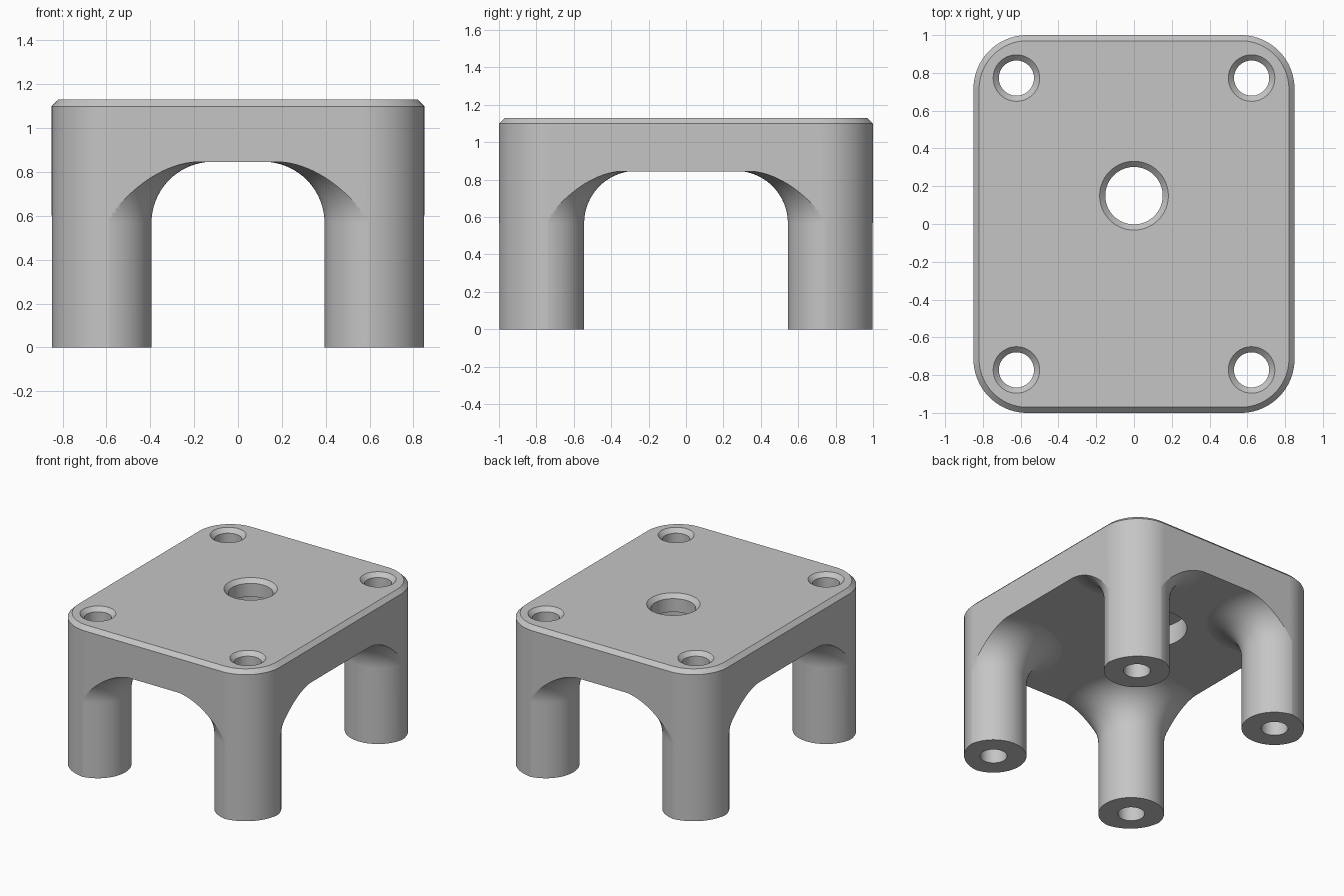
import bpy, bmesh
from math import sin, cos, pi, radians

if "Cube" in bpy.data.objects:
    bpy.data.objects.remove(bpy.data.objects["Cube"], do_unlink=True)

# Main dimensions
HALF_X, HALF_Y, TOP = 0.85, 1.0, 1.13
CORNER, CHAMFER = 0.285, 0.03
UNDERSIDE, FILLET = 0.845, 0.28
LEG_R, LEG_X, LEG_Y = 0.228, 0.6225, 0.7725
SEG = 96

grey = bpy.data.materials.new("light_grey")
grey.use_nodes = True
colour = (0.56, 0.56, 0.56, 1)
grey.diffuse_color = colour
grey.node_tree.nodes["Principled BSDF"].inputs["Base Color"].default_value = colour


def skin(bm, rings):
    """Join equal rings of points into a closed solid."""
    loops = [[bm.verts.new(p) for p in ring] for ring in rings]
    n = len(loops[0])
    for low, high in zip(loops, loops[1:]):
        for i in range(n):
            j = (i + 1) % n
            bm.faces.new((low[i], low[j], high[j], high[i]))
    bm.faces.new(loops[0][::-1])
    bm.faces.new(loops[-1])


def lathe(bm, profile, cx, cy):
    """Turn a (radius, height) profile about a vertical axis."""
    angles = [2 * pi * (i + 0.5) / SEG for i in range(SEG)]
    skin(bm, [[(cx + r * cos(a), cy + r * sin(a), z) for a in angles]
              for r, z in profile])


def rounded_outline(inset, z):
    """Rounded rectangle in the horizontal plane."""
    points = []
    steps = SEG // 4
    for k, (sx, sy) in enumerate(((1, 1), (-1, 1), (-1, -1), (1, -1))):
        for i in range(steps + 1):
            a = (k + i / steps) * pi / 2
            r = CORNER - inset
            points.append((sx * (HALF_X - CORNER) + r * cos(a),
                           sy * (HALF_Y - CORNER) + r * sin(a), z))
    return points


def make(name, bm):
    bmesh.ops.recalc_face_normals(bm, faces=bm.faces)
    mesh = bpy.data.meshes.new(name)
    bm.to_mesh(mesh)
    bm.free()
    mesh.materials.append(grey)
    obj = bpy.data.objects.new(name, mesh)
    bpy.context.collection.objects.link(obj)
    return obj


def combine(target, tool, operation):
    bpy.ops.object.select_all(action='DESELECT')
    bpy.context.view_layer.objects.active = target
    target.select_set(True)
    mod = target.modifiers.new(operation.lower(), 'BOOLEAN')
    mod.operation, mod.solver, mod.object = operation, 'EXACT', tool
    bpy.ops.object.modifier_apply(modifier=mod.name)
    bpy.data.objects.remove(tool, do_unlink=True)


corners = [(sx * LEG_X, sy * LEG_Y) for sx in (-1, 1) for sy in (-1, 1)]

# Four round legs flaring into the underside
arc_top = UNDERSIDE + 0.002
flare = [(LEG_R + FILLET * (1 - cos(t)), arc_top - FILLET * (1 - sin(t)))
         for t in (pi / 2 * i / 20 for i in range(21))]
leg_profile = [(LEG_R, 0)] + flare + [(LEG_R + FILLET, 1.0)]
bm = bmesh.new()
for cx, cy in corners:
    lathe(bm, leg_profile, cx, cy)
stand = make("four_leg_stand", bm)

# Oversized slab, trimmed to shape by the chamfered outline
bm = bmesh.new()
skin(bm, [[(-1.5, -1.5, z), (1.5, -1.5, z), (1.5, 1.5, z), (-1.5, 1.5, z)]
          for z in (UNDERSIDE, 1.5)])
combine(stand, make("slab", bm), 'UNION')

bm = bmesh.new()
skin(bm, [rounded_outline(0, -0.2), rounded_outline(0, TOP - CHAMFER),
          rounded_outline(CHAMFER, TOP)])
combine(stand, make("outline", bm), 'INTERSECT')


# Countersunk bolt holes and the central hole with its lower recess
def countersunk(r, bottom):
    over = 0.1
    return [(r, bottom), (r, TOP - CHAMFER), (r + CHAMFER + over, TOP + over)]


bm = bmesh.new()
for cx, cy in corners:
    lathe(bm, countersunk(0.093, -0.2), cx, cy)
recess = [(0.27, 0.5), (0.27, 1.0)]
lathe(bm, recess + countersunk(0.152, 1.0), 0, 0.15)
combine(stand, make("holes", bm), 'DIFFERENCE')

# Clean shading with crisp edges
bpy.ops.object.select_all(action='DESELECT')
stand.select_set(True)
bpy.context.view_layer.objects.active = stand
bpy.ops.object.shade_smooth_by_angle(angle=radians(25))
weighted = stand.modifiers.new("weighted_normals", 'WEIGHTED_NORMAL')
weighted.keep_sharp = True
